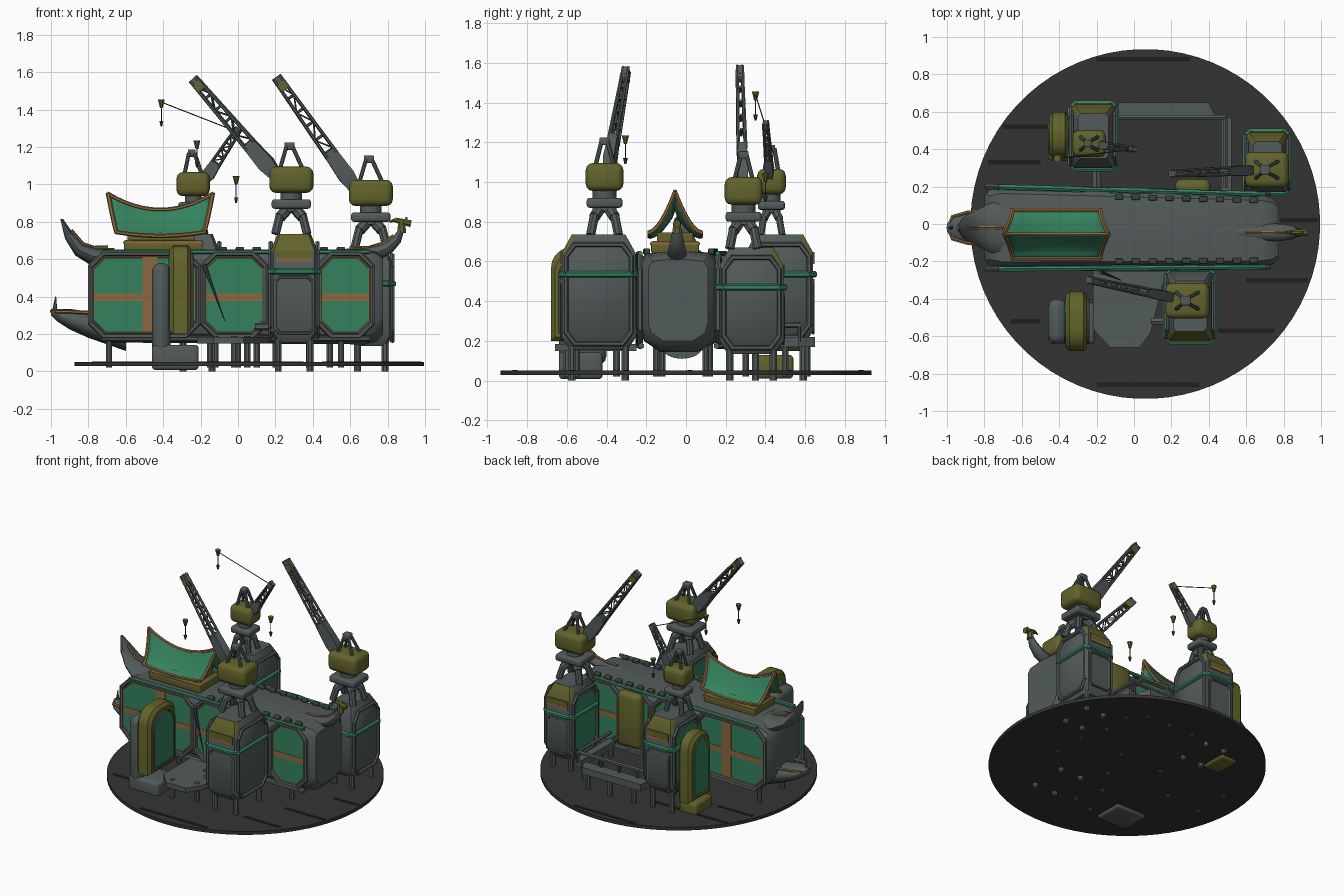
import bpy, bmesh, math
from mathutils import Vector as V

if "Cube" in bpy.data.objects:
    bpy.data.objects.remove(bpy.data.objects["Cube"])

def material(name, r, g, b):
    m = bpy.data.materials.new(name)
    m.diffuse_color = (r, g, b, 1)
    m.use_nodes = True
    m.node_tree.nodes["Principled BSDF"].inputs["Base Color"].default_value = m.diffuse_color
    return m
GREY = material("steel_grey", .085, .105, .103)
DARK = material("dark_steel", .045, .055, .054)
GREEN = material("jade_green", .034, .22, .11)
OLIVE = material("olive", .125, .125, .025)
BROWN = material("bronze", .27, .14, .05)
DECK = material("black_planks", .034, .034, .034)
GAP = material("plank_gap", .013, .013, .013)

def finish(name, bm, mat, angle=35):
    bmesh.ops.recalc_face_normals(bm, faces=bm.faces)
    me = bpy.data.meshes.new(name)
    bm.to_mesh(me)
    bm.free()
    for p in me.polygons:
        p.use_smooth = True
    me.set_sharp_from_angle(angle=math.radians(angle))
    me.materials.append(mat)
    ob = bpy.data.objects.new(name, me)
    bpy.context.collection.objects.link(ob)
    return ob

def skin(bm, rings, caps=True, closed=True):
    vs = [[bm.verts.new(p) for p in r] for r in rings]
    n = len(vs[0])
    for a, b in zip(vs, vs[1:]):
        for i in range(n if closed else n - 1):
            bm.faces.new((a[i], a[(i + 1) % n], b[(i + 1) % n], b[i]))
    if caps:
        bm.faces.new(vs[0])
        bm.faces.new(vs[-1])

def loft(name, rings, mat, angle=35):
    bm = bmesh.new()
    skin(bm, rings)
    return finish(name, bm, mat, angle)

def rods(name, segs, mat, n=8):
    # segs: (start, end, radius, end radius)
    bm = bmesh.new()
    for s in segs:
        a, b, r = V(s[0]), V(s[1]), s[2]
        r2 = s[3] if len(s) > 3 else r
        q = (b - a).to_track_quat('Z', 'Y')
        skin(bm, [[p + q @ V((k * math.cos(t), k * math.sin(t), 0))
                   for t in [(i + .5) * math.tau / n for i in range(n)]] for p, k in ((a, r), (b, r2))])
    return finish(name, bm, mat)

def tube(name, pts, r, mat, closed=False):
    pairs = list(zip(pts, pts[1:])) + ([(pts[-1], pts[0])] if closed else [])
    out = []
    for a, b in pairs:
        d = (V(b) - V(a)).normalized() * r * .4
        out.append((V(a) - d, V(b) + d, r))
    return rods(name, out, mat, 6)

def box(name, c, s, mat, bevel=0):
    bm = bmesh.new()
    bmesh.ops.create_cube(bm, size=1)
    for v in bm.verts:
        v.co = V([c[i] + v.co[i] * s[i] for i in range(3)])
    if bevel:
        bmesh.ops.bevel(bm, geom=bm.edges[:], offset=bevel, segments=3, profile=.5, affect='EDGES')
    return finish(name, bm, mat, 50)

def octo(a0, a1, b0, b1, ca, cb):
    return [(a0 + ca, b0), (a1 - ca, b0), (a1, b0 + cb), (a1, b1 - cb),
            (a1 - ca, b1), (a0 + ca, b1), (a0, b1 - cb), (a0, b0 + cb)]

def ellipse_ring(x, cy, cz, hw, hz, n=16, tilt=0):
    return [(x + tilt * hz * math.sin(t), cy + hw * math.cos(t), cz + hz * math.sin(t))
            for t in [i * math.tau / n for i in range(n)]]

# ground disc with dark plank gaps
rods("ground_disc", [((.06, 0, .028), (.06, 0, .052), .935)], DECK, 72)
for y, x0, x1 in [(.88, -.2, .3), (.52, -.7, -.1), (.33, -.78, -.5), (.02, .78, .98),
                  (-.3, .6, .93), (-.52, -.66, -.5), (-.57, .45, .75), (-.86, -.2, .35)]:
    box("plank_gap", ((x0 + x1) / 2, y, .053), (x1 - x0, .025, .003), GAP)

# main hull
def hull_ring(x, cy, hw, z0, z1):
    c = (z1 - z0)
    return [(x, cy + y, z) for y, z in [(-hw * .5, z0), (hw * .5, z0), (hw * .9, z0 + c * .1), (hw, z0 + c * .22),
            (hw, z1 - c * .1), (hw * .85, z1 - c * .02), (hw * .3, z1), (-hw * .3, z1), (-hw * .85, z1 - c * .02),
            (-hw, z1 - c * .1), (-hw, z0 + c * .22), (-hw * .9, z0 + c * .1)]]
loft("hull", [hull_ring(-.8, -.02, .17, .27, .57), hull_ring(-.78, -.02, .2, .23, .6), hull_ring(-.7, -.02, .215, .155, .65),
              hull_ring(.68, -.035, .19, .145, .65), hull_ring(.74, -.037, .178, .16, .64), hull_ring(.775, -.04, .15, .2, .61)], GREY)

def side_y(s, x):
    t = (x + .8) / 1.5
    return (-.235 + .01 * t) if s < 0 else (.195 - .04 * t)

def plate(name, pts, s, off, mat):
    loft(name, [[(x, side_y(s, x) + s * o, z) for x, z in pts] for o in (-.01, off)], mat)

# hull side panels, both sides
for s in (-1, 1):
    for x0, x1 in [(-.79, -.21), (-.19, .15), (.17, .41), (.43, .72)]:
        p = octo(x0, x1, .19, .63, .07, .07)
        plate("side_panel", p, s, .006, GREEN)
        tube("panel_frame", [(x, side_y(s, x) + s * .007, z) for x, z in p], .014, GREY, True)
        q = octo(x0 + .017, x1 - .017, .207, .613, .062, .062)
        tube("panel_trim", [(x, side_y(s, x) + s * .007, z) for x, z in q], .005, BROWN, True)
        plate("panel_stripe", [(x0 + .02, .378), (x1 - .02, .378), (x1 - .02, .418), (x0 + .02, .418)], s, .009, BROWN)
    plate("upright_stripe", [(-.51, .2), (-.43, .2), (-.43, .625), (-.51, .625)], s, .01, BROWN)
    tube("top_rail", [(-.72, side_y(s, -.72) + s * .005, .64), (.7, side_y(s, .7) + s * .005, .64)], .013, GREEN)
    tube("bottom_rail", [(-.72, side_y(s, -.72), .175), (.7, side_y(s, .7), .175)], .016, GREY)
    for i in range(9):
        x = -.08 + i * .09
        box("deck_cleat", (x, side_y(s, x) - s * .03, .65), (.045, .03, .03), DARK, .006)
rods("mooring_spike", [((-.18, -.255, .57), (-.07, -.3, .27), .012, .002)], DARK, 6)

# lower jaw, bow horn and stern horn
loft("bow_jaw", [ellipse_ring(x, -.02, (a + b) / 2, w, (a - b) / 2) for x, w, a, b in
     [(-1, .02, .335, .3), (-.97, .065, .335, .27), (-.9, .09, .335, .225), (-.8, .1, .32, .18), (-.6, .1, .22, .11)]], GREY)
tube("jaw_rim", [(-.8, -.115, .315), (-.9, -.1, .32), (-.97, -.08, .32), (-.995, -.02, .322), (-.97, .04, .32), (-.9, .06, .32), (-.8, .075, .315)], .01, BROWN)
rods("jaw_tooth", [((-.98, -.02, .32), (-.975, -.02, .4), .014, .003)], GREY, 6)

def horn(name, outer, inner, cy, widths, mat):
    rings = []
    for (ox, oz), (ix, iz), w in zip(outer, inner, widths):
        o, i = V((ox, cy, oz)), V((ix, cy, iz))
        m, h = (o + i) / 2, (i - o) / 2
        rings.append([m + h * math.cos(t) + V((0, w * math.sin(t), 0)) for t in [k * math.tau / 12 for k in range(12)]])
    loft(name, rings, mat)
horn("bow_horn", [(-.7, .56), (-.79, .57), (-.87, .62), (-.925, .71), (-.95, .815)],
     [(-.66, .66), (-.76, .66), (-.83, .68), (-.89, .75), (-.935, .815)], -.02, [.15, .13, .09, .06, .01], GREY)
tube("bow_horn_trim", [(-.7, -.02, .665), (-.77, -.02, .662), (-.83, -.02, .682), (-.89, -.02, .752)], .01, BROWN)
horn("stern_horn", [(.6, .6), (.72, .58), (.82, .63), (.87, .69), (.89, .76)],
     [(.55, .655), (.68, .66), (.77, .68), (.83, .72), (.865, .77)], -.045, [.03, .05, .045, .035, .02], GREY)
tube("stern_horn_trim", [(.6, -.045, .66), (.7, -.045, .662), (.77, -.045, .683), (.83, -.045, .723)], .01, BROWN)
rods("stern_finial", [((.875, -.045, .74), (.875, -.045, .8), .026, .02), ((.84, -.045, .81), (.925, -.045, .79), .014, .02),
     ((.84, -.045, .81), (.81, -.045, .8), .012, .004), ((.9, -.045, .79), (.9, -.045, .825), .012, .005)], OLIVE)

# pavilion with curved roof
CY = -.055
box("pavilion_base", (-.4, CY, .672), (.42, .24, .06), OLIVE, .008)
box("pavilion_trim", (-.4, CY, .69), (.43, .25, .012), BROWN)
box("pavilion_top", (-.41, CY, .715), (.36, .18, .06), OLIVE)
def roof_point(t, u):
    ez, rz = .725 + .02 * t * t, .865 + .085 * t * t
    k = 1 - abs(u)
    return V((-.415 + t * (.235 + .045 * k ** 1.5), CY + .13 * u, ez + (rz - ez) * k ** 1.7))
T = [i / 6 - 1 for i in range(13)]
U = [i / 6 - 1 for i in range(13)]
bm = bmesh.new()
skin(bm, [[roof_point(t, u) for u in U] for t in T], False, False)
roof = finish("pavilion_roof", bm, GREEN, 30)
roof.modifiers.new("thickness", 'SOLIDIFY').thickness = .012
for t in (-1, 1):
    tube("roof_end_trim", [roof_point(t, u) for u in U], .012, BROWN)
for u in (-1, 0, 1):
    tube("roof_edge_trim", [roof_point(t, u) for t in T], .011, BROWN)

# crane towers
def tower(x0, x1, y0, y1, z0, z1, out):
    def ring(z, i):
        return [(x, y, z) for x, y in octo(x0 + i * .7, x1 - i * .7, y0 + i, y1 - i, .015, .02)]
    t = loft("tower_body", [ring(z0, .04), ring(z0 + .06, 0), ring(z1 - .09, 0), ring(z1, .05)], GREY)
    t.data.materials.append(OLIVE)
    for p in t.data.polygons:
        if p.normal.y * out > .4 and p.center.z > z1 - .09:
            p.material_index = 1
    yo = y1 if out > 0 else y0
    cx, w = (x0 + x1) / 2, x1 - x0
    box("tower_cap_panel", (cx, yo, z1 - .108), (w - .06, .012, .04), OLIVE)
    box("tower_stripe", (cx, yo, z1 - .138), (w - .06, .014, .02), BROWN)
    for x in (x0, x1):
        tube("tower_frame", [(x, y, z) for y, z in octo(y0 + .02, y1 - .02, z0 + .03, z1 - .05, .045, .06)], .013, GREY, True)
    tube("tower_front_frame", [(x, yo, z) for x, z in octo(x0 + .03, x1 - .03, z0 + .05, z1 - .23, .02, .02)], .008, GREY, True)
    zr = z1 - .2
    tube("tower_ring", [(x, y, zr) for x, y in octo(x0 - .006, x1 + .006, y0 - .006, y1 + .006, .03, .03)], .016, GREEN, True)
    loft("tower_side_panel", [[(x, y, z) for y, z in octo(y0 + .04, y1 - .04, z0 + .05, z1 - .08, .04, .06)]
                              for x in (x0 - .006, x0 + .01)], GREEN)
    rods("tower_legs", [((x, y, .0), (x, y, z0 + .05), .02) for x in (x0 + .04, x1 - .04) for y in (y0 + .05, y1 - .05)], GREY)
tower(.175, .425, -.625, -.255, .155, .735, -1)
tower(.6, .825, .17, .49, .135, .67, 1)
tower(-.335, -.1, .3, .64, .19, .735, 1)

# cranes
def crane(cx, cy, zb, s, w, tip):
    P = lambda x, y, z: V((cx + x * w, cy + y * w, zb + z * s))
    rods("crane_trestle", [(P(.085 * a, .07 * b, 0), P(.06 * a, .05 * b, .1), .024 * w) for a in (-1, 1) for b in (-1, 1)] +
         [(P(.06 * a, .05 * b, .09), P(.02 * a, .02 * b, .135), .03 * w) for a in (-1, 1) for b in (-1, 1)], GREY)
    box("crane_turntable", P(0, 0, .16), (.21 * w, .18 * w, .05 * s), GREY, .015)
    rods("crane_neck", [(P(0, 0, .12), P(0, 0, .24), .06 * w)], GREY, 14)
    box("crane_cab", P(0, 0, .29), (.235 * w, .19 * w, .14 * s), OLIVE, .035)
    top = P(-.01, 0, .47)
    rods("crane_a_frame", [(P(.06 * a, .045 * b, .35), top + V((.015 * a, .015 * b, 0)), .011) for a in (-1, 1) for b in (-1, 1)], GREY)
    box("crane_a_frame_head", top, (.055 * w, .05 * w, .04), GREY, .006)
    tip = V(tip)
    h = (tip - P(0, 0, 0)) * V((1, 1, 0))
    a = P(0, 0, .31) + h.normalized() * .08 * w
    d = (tip - a).normalized()
    side = d.cross(V((0, 0, 1))).normalized()
    up = side.cross(d)
    L = (tip - a).length
    at = lambda t, i, j: a + d * L * t + side * i * (.022 - .01 * t) * w + up * j * (.035 - .016 * t) * w
    segs = [(at(.3, i, j), at(1, i, j), .009 * w) for i in (-1, 1) for j in (-1, 1)]
    for k in range(6):
        t = .34 + k * .12
        segs += [(at(t, 0, -1), at(t, 0, 1), .008 * w)]
        segs += [(at(t, i, (-1) ** k), at(min(t + .12, 1), i, -(-1) ** k), .004 * w) for i in (-1, 1)]
    rods("crane_boom_lattice", segs, GREY, 6)
    loft("crane_boom_root", [[at(t, i * m, j * m) for i, j in ((-1, -1), (1, -1), (1, 1), (-1, 1))]
                             for t, m in ((0, .9), (.12, 1.35), (.34, 1.25))], GREY)
    loft("crane_boom_tip", [[at(t, i * 1.4, j * 1.3) for i, j in ((-1, -1), (1, -1), (1, 1), (-1, 1))]
                            for t in (.93, 1.0)], GREY)
    c = at(.92, 0, 0)
    rods("crane_sheave", [(c - side * .022 * w, c + side * .022 * w, .026 * w)], OLIVE, 12)
crane(.285, -.41, .735, 1, 1, (-.24, -.3, 1.565))
crane(.71, .29, .665, 1, 1, (.205, .27, 1.575))
crane(-.24, .43, .735, .92, .76, (.005, .4, 1.3))

# hooks and cable
def hook(x, y, z):
    rods("hook_block", [((x, y, z - .03), (x, y, z + .015), .008, .02)], OLIVE)
    rods("hook", [((x, y, z - .13), (x, y, z - .03), .003), ((x, y, z - .13), (x, y, z - .1), .005, .012)], DARK, 6)
hook(-.22, -.305, 1.22)
hook(-.41, .35, 1.44)
hook(-.01, .4, 1.03)
rods("cable", [((-.41, .35, 1.44), (0, .4, 1.28), .003)], DARK, 5)

# side pods: olive arched shell, green face, grey rounded column
def pod(x0, x1, y0, y1, z0, z1):
    def arch(i):
        cy, hw = (y0 + y1) / 2, (y1 - y0) / 2 - i
        c = .11
        top = [(cy + hw - c + c * math.cos(t), z1 - i - c + c * math.sin(t)) for t in [k * math.pi / 10 for k in range(6)]]
        return [(cy - hw, z0 + i), (cy + hw, z0 + i)] + top + [(2 * cy - y, z) for y, z in reversed(top)]
    loft("pod_shell", [[(x, y, z) for y, z in arch(i)] for x, i in ((x0, .02), (x0 + .02, 0), (x1 - .02, 0), (x1, .02))], OLIVE)
    loft("pod_panel", [[(x, y, z) for y, z in arch(.045)] for x in (x0 - .006, x1 + .006)], GREEN)
    tube("pod_trim", [(x1 + .004, y, z) for y, z in arch(.045)], .008, GREY, True)
pod(-.365, -.25, -.68, -.36, .2, .675)
pod(-.455, -.35, .35, .6, .15, .64)
box("pod_column", (-.41, -.52, .33), (.1, .24, .5), GREY, .045)
box("pod_foot", (-.335, -.53, .075), (.25, .22, .135), GREY, .02)
box("back_pod_foot", (-.39, .44, .07), (.14, .2, .12), OLIVE, .02)
box("hull_back_pod", (.315, .195, .43), (.19, .09, .4), OLIVE, .035)

# walkways and stilts
def slab(name, pts, z0, z1):
    loft(name, [[(x, y, z) for x, y in pts] for z in (z0, z1)], GREY)
slab("front_walkway", [(-.22, -.25), (.17, -.25), (.09, -.58), (.03, -.66), (-.13, -.66), (-.22, -.56)], .15, .185)
slab("back_walkway", [(-.1, .56), (.44, .56), (.4, .65), (-.08, .65)], .17, .22)
slab("cross_walkway", [(.465, .16), (.52, .16), (.52, .57), (.465, .57)], .17, .22)
tube("walkway_rail", [(-.1, .57, .28), (.49, .57, .28), (.49, .2, .28)], .014, GREY)
tube("tower_link_pipe", [(-.2, .15, .25), (-.2, .32, .25)], .025, GREY)
tube("tower_link_pipe", [(.1, -.52, .24), (.2, -.52, .24)], .02, GREY)
stilts = [(-.69, -.15), (-.69, .12), (-.12, -.6), (.05, -.55), (-.02, -.35), (.55, -.15), (.55, .1), (-.15, .1),
          (.2, .1), (0, .61), (.2, .61), (.38, .61), (.49, .5), (.49, .3), (.1, -.15), (-.4, -.12)]
rods("stilts", [((x, y, .02), (x, y, .19), .018) for x, y in stilts], GREY)
rods("walkway_posts", [((x, .57, .2), (x, .57, .285), .01) for x in (0, .15, .3, .49)], GREY)
